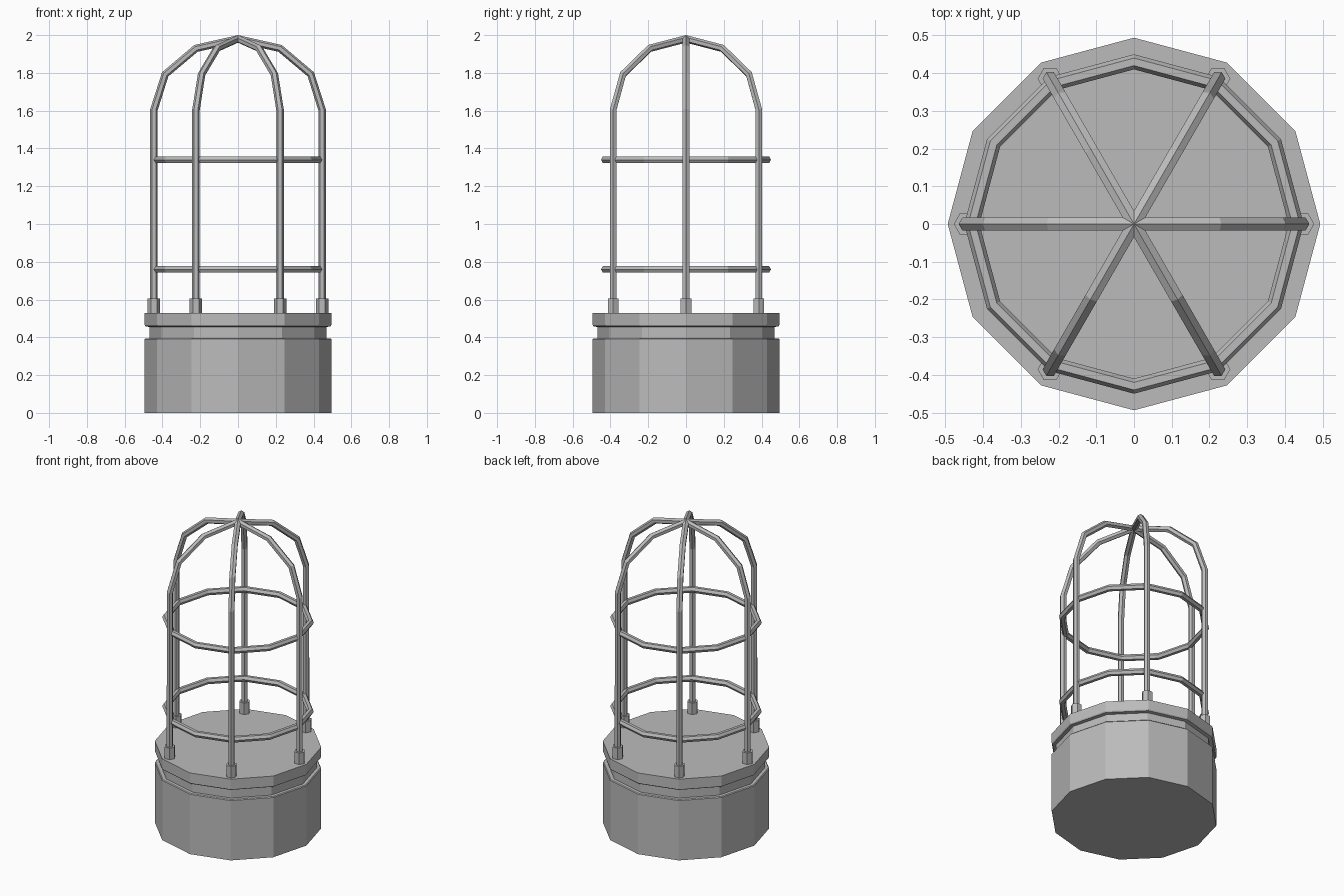
import bpy
import bmesh
from math import sin, cos, pi
from mathutils import Vector

cube = bpy.data.objects.get("Cube")
if cube:
    bpy.data.objects.remove(cube)

metal = bpy.data.materials.new("grey metal")
metal.use_nodes = True
grey = (0.5, 0.5, 0.5, 1)
metal.diffuse_color = grey
metal.node_tree.nodes["Principled BSDF"].inputs["Base Color"].default_value = grey


def skin(name, rings):
    """Join successive rings of points into a closed, capped solid."""
    bm = bmesh.new()
    rows = [[bm.verts.new(p) for p in ring] for ring in rings]
    n = len(rows[0])
    for a, b in zip(rows, rows[1:]):
        for i in range(n):
            j = (i + 1) % n
            bm.faces.new((a[i], a[j], b[j], b[i]))
    bm.faces.new(rows[0])
    bm.faces.new(rows[-1])
    bmesh.ops.recalc_face_normals(bm, faces=bm.faces)
    mesh = bpy.data.meshes.new(name)
    bm.to_mesh(mesh)
    bm.free()
    mesh.materials.append(metal)
    obj = bpy.data.objects.new(name, mesh)
    bpy.context.collection.objects.link(obj)
    return obj


def polygon(centre, u, v, radius, sides):
    return [centre + radius * (u * cos(2 * pi * i / sides) + v * sin(2 * pi * i / sides))
            for i in range(sides)]


X, Y, Z = Vector((1, 0, 0)), Vector((0, 1, 0)), Vector((0, 0, 1))

# Twelve-sided base with a grooved neck and a flange
BODY, NECK = 0.494, 0.468
DECK = 0.53
profile = [(BODY, 0), (BODY, 0.39), (BODY - 0.005, 0.395), (NECK, 0.395),
           (NECK, 0.455), (BODY - 0.005, 0.458), (BODY, 0.465), (BODY, DECK)]
skin("base", [polygon(Z * z, X, Y, r, 12) for r, z in profile])

# Cage bars: three arches crossing at the crown
SPAN, SPRING, RISE, BAR = 0.445, 1.605, 0.375, 0.02
for k in range(3):
    a = k * pi / 3
    out = Vector((cos(a), sin(a), 0))
    side = Vector((-sin(a), cos(a), 0))
    path = [out * SPAN + Z * DECK]
    path += [out * SPAN * cos(t * pi / 6) + Z * (SPRING + RISE * sin(t * pi / 6))
             for t in range(7)]
    path.append(-out * SPAN + Z * DECK)
    rings = []
    for i, p in enumerate(path):
        before = (p - path[max(i - 1, 0)]).normalized()
        after = (path[min(i + 1, len(path) - 1)] - p).normalized()
        normal = (before + after).normalized().cross(side)
        rings.append(polygon(p, normal, side, BAR, 6))
    skin(f"cage_arch_{k + 1}", rings)

# Hexagonal sockets at the foot of each bar
for k in range(6):
    a = k * pi / 3
    out = Vector((cos(a), sin(a), 0))
    side = Vector((-sin(a), cos(a), 0))
    skin(f"bar_socket_{k + 1}",
         [polygon(out * SPAN + Z * z, out, side, 0.033, 6) for z in (DECK, 0.605)])

# Horizontal cage hoops
for name, z in (("lower_hoop", 0.76), ("upper_hoop", 1.34)):
    bpy.ops.mesh.primitive_torus_add(major_segments=12, minor_segments=6,
                                     major_radius=0.43, minor_radius=0.02,
                                     location=(0, 0, z))
    hoop = bpy.context.object
    hoop.name = name
    hoop.data.materials.append(metal)
    hoop.data.shade_flat()
